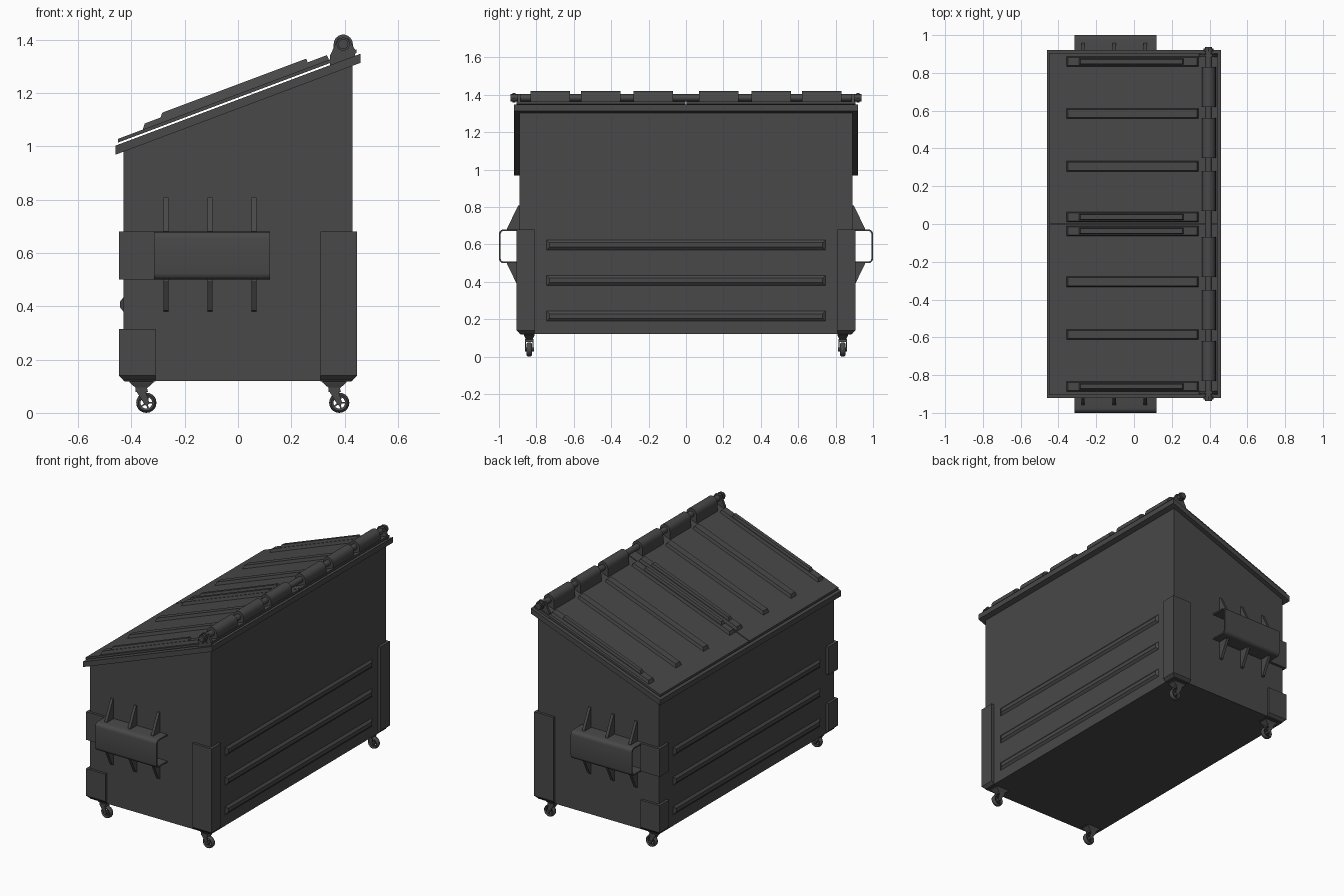
import bpy, bmesh
from math import sin, cos, pi, radians
from mathutils import Matrix, Vector

if "Cube" in bpy.data.objects:
    bpy.data.objects.remove(bpy.data.objects["Cube"])

grey = bpy.data.materials.new("dark_grey")
grey.diffuse_color = (0.065, 0.065, 0.065, 1)
grey.use_nodes = True
grey.node_tree.nodes["Principled BSDF"].inputs["Base Color"].default_value = grey.diffuse_color


def finish(name, bm, smooth=False):
    bmesh.ops.recalc_face_normals(bm, faces=bm.faces)
    me = bpy.data.meshes.new(name)
    bm.to_mesh(me)
    bm.free()
    me.materials.append(grey)
    ob = bpy.data.objects.new(name, me)
    bpy.context.collection.objects.link(ob)
    if smooth:
        bpy.context.view_layer.objects.active = ob
        ob.select_set(True)
        bpy.ops.object.shade_smooth_by_angle(angle=radians(40))
        ob.select_set(False)
    return ob


def loft(name, rings, closed=False, smooth=False):
    """Skin a series of point rings; cap the ends or close the loop."""
    bm = bmesh.new()
    vs = [[bm.verts.new(p) for p in r] for r in rings]
    pairs = list(zip(vs, vs[1:])) + ([(vs[-1], vs[0])] if closed else [])
    n = len(vs[0])
    for a, b in pairs:
        for i in range(n):
            j = (i + 1) % n
            bm.faces.new((a[i], a[j], b[j], b[i]))
    if not closed:
        bm.faces.new(vs[0])
        bm.faces.new(vs[-1])
    return finish(name, bm, smooth)


def rect(x0, x1, y0, y1, zf):
    """Rectangle in plan; zf is a height or a function of x."""
    f = zf if callable(zf) else (lambda x: zf)
    return [(x, y, f(x)) for x, y in ((x0, y0), (x1, y0), (x1, y1), (x0, y1))]


def prism_y(name, pts, y0, y1, smooth=False):
    return loft(name, [[(x, y, z) for x, z in pts] for y in (y0, y1)], smooth=smooth)


def rod_y(name, x, z, r, y0, y1, n=16):
    pts = [(x + r * cos(2 * pi * i / n), z + r * sin(2 * pi * i / n)) for i in range(n)]
    return prism_y(name, pts, y0, y1, True)


def slope(off):
    """Height of the sloping top at x, raised by off above the rim."""
    return lambda x: 1.003 + 0.375 * (x + 0.46) + off


# hollow body and sloping rim
loft("body", [rect(-.43, .43, -.89, .89, .12), rect(-.43, .43, -.89, .89, slope(-.01)),
              rect(-.415, .415, -.875, .875, slope(-.01)), rect(-.415, .415, -.875, .875, .135)])
loft("rim", [rect(-.46, .46, -.92, .92, slope(-.034)), rect(-.46, .46, -.92, .92, slope(0)),
             rect(-.40, .40, -.86, .86, slope(0)), rect(-.40, .40, -.86, .86, slope(-.034))], closed=True)

# pressed ribs along both long walls
for s in (-1, 1):
    for z in (.217, .407, .597):
        def ring(x, y, h):
            return [(s * x, -y, z - h), (s * x, y, z - h), (s * x, y, z + h), (s * x, -y, z + h)]
        loft("wall_rib", [ring(.425, .745, .027), ring(.43, .745, .027), ring(.442, .73, .012)])


def bracket(name, sx, s, z0, z1, cut):
    """Corner guard, optionally chamfered at the bottom."""
    def r(c, z):
        return rect(sx * .31, sx * (.447 - c), s * .81, s * (.906 - c), z)
    loft(name, [r(cut, z0), r(0, z0 + cut), r(0, z1)] if cut else [r(0, z0), r(0, z1)])


for s in (-1, 1):
    # corner guards
    bracket("rear_corner_guard", 1, s, .118, .68, .022)
    bracket("front_corner_guard", -1, s, .118, .315, .022)
    bracket("front_upper_guard", -1, s, .50, .68, 0)

    # fork pocket: rounded U channel on the end wall
    def channel(t):
        r = .024 - t
        pts = [(.88, .50 + t)]
        for cz, a0 in ((.524, -90), (.656, 0)):
            pts += [(.976 + r * cos(radians(a0 + a)), cz + r * sin(radians(a0 + a)))
                    for a in (0, 22.5, 45, 67.5, 90)]
        return pts + [(.88, .68 - t)]
    section = channel(0) + channel(.009)[::-1]
    loft("fork_pocket", [[(x, s * y, z) for y, z in section] for x in (-.315, .12)], smooth=True)

    # gussets above and below the pocket
    for x in (-.27, -.105, .06):
        for name, tri in (("upper_gusset", [(.885, .675), (.957, .675), (.957, .685), (.897, .808), (.885, .808)]),
                          ("lower_gusset", [(.885, .505), (.957, .505), (.957, .495), (.903, .385), (.885, .378)])):
            loft(name, [[(x + d, s * y, z) for y, z in tri] for d in (-.009, .009)])

    # lid with raised ribs, the edge ribs being double height
    loft("lid", [rect(-.45, .445, s * .003, s * .905, slope(.008)),
                 rect(-.45, .445, s * .003, s * .905, slope(.022))])
    for y, double in ((.037, True), (.305, False), (.585, False), (.86, True)):
        loft("lid_rib", [rect(-.358, .342, s * (y - .028), s * (y + .028), slope(.02)),
                         rect(-.35, .334, s * (y - .022), s * (y + .022), slope(.042))])
        if double:
            loft("lid_rib_top", [rect(-.292, .262, s * (y - .017), s * (y + .017), slope(.04)),
                                 rect(-.284, .256, s * (y - .012), s * (y + .012), slope(.058))])

    # hinge knuckles, end brackets and rod caps
    arc = [(.395 + .036 * cos(radians(a)), 1.384 + .036 * sin(radians(a))) for a in range(0, 181, 20)]
    for y in (.175, .455, .725):
        prism_y("hinge_knuckle", [(.434, 1.35)] + arc + [(.356, 1.325)], s * (y - .106), s * (y + .106), True)
    prism_y("hinge_bracket", [(.44, 1.34), (.44, 1.362), (.415, 1.405), (.375, 1.405), (.345, 1.34), (.345, 1.30)],
            s * .885, s * .90)
    rod_y("hinge_cap", .395, 1.384, .026, s * .912, s * .928, 8)
rod_y("hinge_rod", .395, 1.384, .019, -.938, .938)


def caster(x, y):
    """Swivel caster trailing towards +x."""
    wx, wz = x + .018, .038
    loft("caster_mount", [rect(x - .045, x + .045, y - .028, y + .028, .125),
                          rect(x - .045, x + .045, y - .028, y + .028, .114),
                          rect(x - .02, x + .02, y - .018, y + .018, .092)])
    prism_y("caster_fork_crown", [(x - .022, .095), (x + .02, .095), (x + .024, .079), (x - .022, .079)],
            y - .022, y + .022)
    for s in (-1, 1):
        prism_y("caster_fork_arm", [(x - .022, .085), (x + .014, .085), (wx + .011, wz), (wx, wz - .01), (wx - .011, wz)],
                y + s * .017, y + s * .022)
    # tyre turned around the axle
    prof = [(.022, -.010), (.030, -.015), (.036, -.010), (.038, 0), (.036, .010), (.030, .015), (.022, .010)]
    n = 20
    rings = [[(wx + r * cos(2 * pi * i / n), y + d, wz + r * sin(2 * pi * i / n)) for r, d in prof]
             for i in range(n)]
    loft("caster_tyre", rings, closed=True, smooth=True)
    rod_y("caster_hub", wx, wz, .010, y - .024, y + .024, 12)
    for k in range(5):
        bm = bmesh.new()
        m = (Matrix.Translation((wx, y, wz)) @ Matrix.Rotation(k * 2 * pi / 5, 4, 'Y')
             @ Matrix.Translation((.016, 0, 0)) @ Matrix.Diagonal((.016, .012, .006, 1)))
        bmesh.ops.create_cube(bm, size=1, matrix=m)
        finish("caster_spoke", bm)


for cx in (-.362, .362):
    for cy in (-.838, .838):
        caster(cx, cy)
